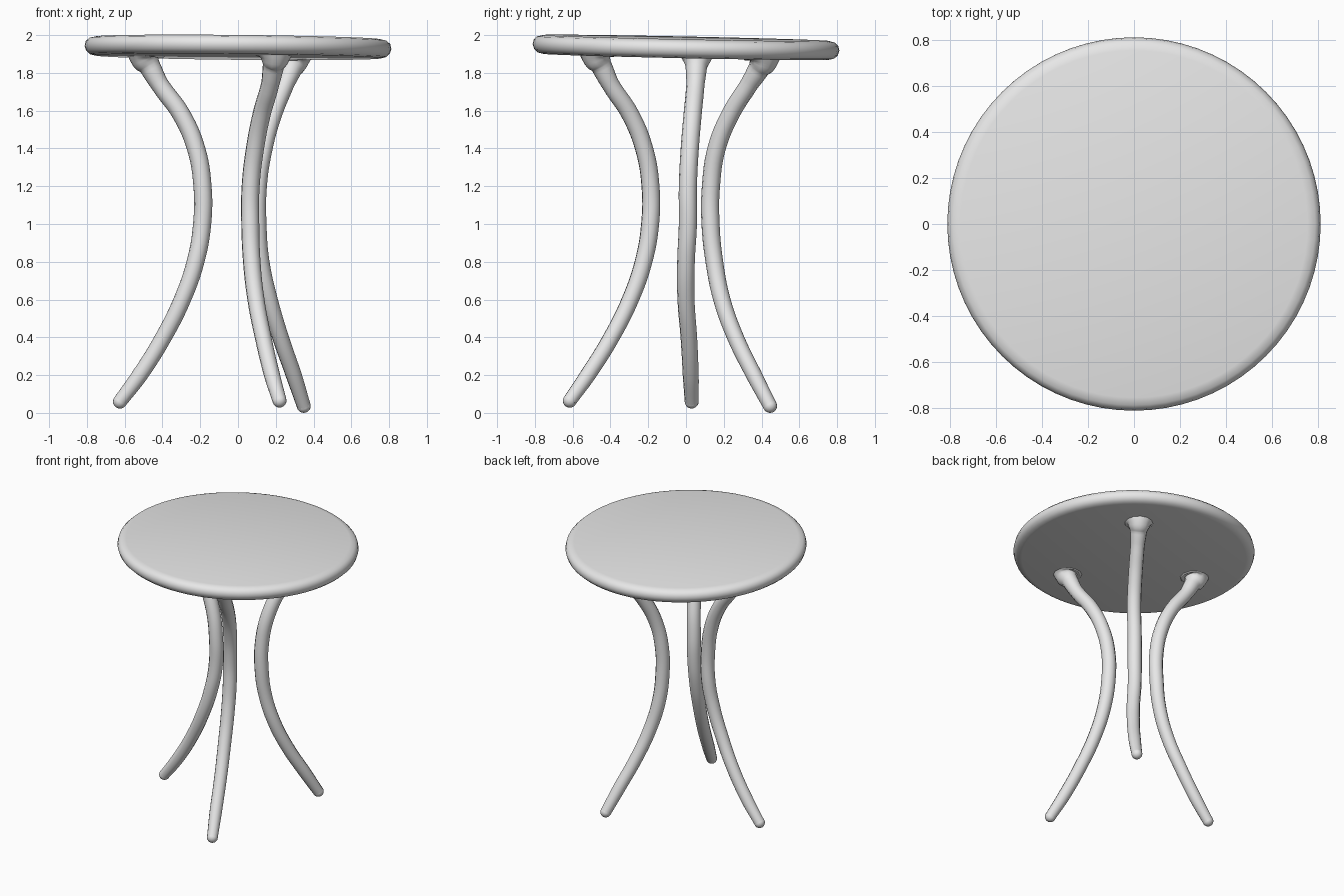
import bpy, bmesh, math
from mathutils import Vector

old = bpy.data.objects.get("Cube")
if old:
    bpy.data.objects.remove(old, do_unlink=True)

# single plain grey
grey = bpy.data.materials.new("plain_grey")
grey.use_nodes = True
grey.diffuse_color = (0.8, 0.8, 0.8, 1)
grey.node_tree.nodes["Principled BSDF"].inputs["Base Color"].default_value = (0.8, 0.8, 0.8, 1)

TILT_X, TILT_Y = -0.010, -0.021   # slight lean of the top
UNDERSIDE = 1.885


def lean(x, y):
    return TILT_X * x + TILT_Y * y


def finish(obj, angle):
    obj.data.materials.clear()
    obj.data.materials.append(grey)
    bpy.ops.object.select_all(action="DESELECT")
    obj.select_set(True)
    bpy.context.view_layer.objects.active = obj
    bpy.ops.object.shade_smooth_by_angle(angle=math.radians(angle))


def make_top():
    # rounded rim profile (radius, height above underside) spun round z
    profile = [(0.755, 0.0), (0.785, 0.007), (0.804, 0.025), (0.812, 0.05),
               (0.806, 0.075), (0.788, 0.092), (0.755, 0.1)]
    n = 72
    bm = bmesh.new()
    rings = []
    for r, h in profile:
        ring = []
        for i in range(n):
            a = 2 * math.pi * i / n
            x, y = r * math.cos(a), r * math.sin(a)
            ring.append(bm.verts.new((x, y, UNDERSIDE + h + lean(x, y))))
        rings.append(ring)
    for lo, hi in zip(rings, rings[1:]):
        for i in range(n):
            j = (i + 1) % n
            bm.faces.new((lo[i], lo[j], hi[j], hi[i]))
    bm.faces.new(rings[0][::-1])
    bm.faces.new(rings[-1])
    me = bpy.data.meshes.new("table_top")
    bm.to_mesh(me)
    bm.free()
    obj = bpy.data.objects.new("table_top", me)
    bpy.context.collection.objects.link(obj)
    finish(obj, 40)


def make_leg(name, foot, path, head):
    # foot centre, bowed path, then a vertical flare into the underside
    z = UNDERSIDE + lean(*head)
    pts = [(*foot, 0.037)]
    pts += [(x, y, h, 0.041 + 0.007 * min(1, h)) for x, y, h in path]
    hx, hy = head
    px, py, _ = path[-1]
    pts += [(hx + (px - hx) * 0.30, hy + (py - hy) * 0.30, z - 0.055, 0.057),
            (hx, hy, z - 0.015, 0.078), (hx, hy, z + 0.012, 0.108)]

    cu = bpy.data.curves.new(name, "CURVE")
    cu.dimensions = "3D"
    cu.bevel_depth = 1.0
    cu.bevel_resolution = 4
    cu.resolution_u = 6
    cu.use_fill_caps = True
    sp = cu.splines.new("BEZIER")
    sp.bezier_points.add(len(pts) - 1)
    for bp, p in zip(sp.bezier_points, pts):
        bp.co = p[:3]
        bp.radius = p[3]
        bp.handle_left_type = bp.handle_right_type = "AUTO"
    tmp = bpy.data.objects.new(name + "_curve", cu)
    bpy.context.collection.objects.link(tmp)
    bpy.context.view_layer.update()
    dg = bpy.context.evaluated_depsgraph_get()
    me = bpy.data.meshes.new_from_object(tmp.evaluated_get(dg))
    bpy.data.objects.remove(tmp, do_unlink=True)

    # rounded foot end
    bm = bmesh.new()
    bm.from_mesh(me)
    ball = bmesh.ops.create_uvsphere(bm, u_segments=16, v_segments=10, radius=0.037)
    bmesh.ops.translate(bm, verts=ball["verts"], vec=Vector(foot))
    bm.to_mesh(me)
    bm.free()
    me.name = name
    obj = bpy.data.objects.new(name, me)
    bpy.context.collection.objects.link(obj)
    finish(obj, 60)


make_top()

make_leg("right_leg", (-0.625, 0.03, 0.06),
         [(-0.52, 0.025, 0.2), (-0.395, 0.015, 0.4), (-0.295, 0.0, 0.6),
          (-0.225, 0.0, 0.8), (-0.19, 0.01, 1.0), (-0.188, 0.01, 1.2),
          (-0.222, 0.02, 1.4), (-0.30, 0.035, 1.58), (-0.415, 0.05, 1.74)],
         (-0.49, 0.057))

make_leg("front_leg", (0.22, -0.615, 0.065),
         [(0.18, -0.52, 0.2), (0.133, -0.395, 0.4), (0.095, -0.295, 0.6),
          (0.073, -0.225, 0.8), (0.065, -0.19, 1.0), (0.067, -0.188, 1.2),
          (0.09, -0.222, 1.4), (0.125, -0.295, 1.58), (0.17, -0.40, 1.74)],
         (0.195, -0.47))

make_leg("back_left_leg", (0.348, 0.445, 0.037),
         [(0.295, 0.36, 0.2), (0.225, 0.262, 0.4), (0.165, 0.19, 0.6),
          (0.12, 0.15, 0.8), (0.103, 0.13, 1.0), (0.105, 0.132, 1.2),
          (0.135, 0.162, 1.4), (0.185, 0.235, 1.58), (0.25, 0.335, 1.74)],
         (0.295, 0.405))
